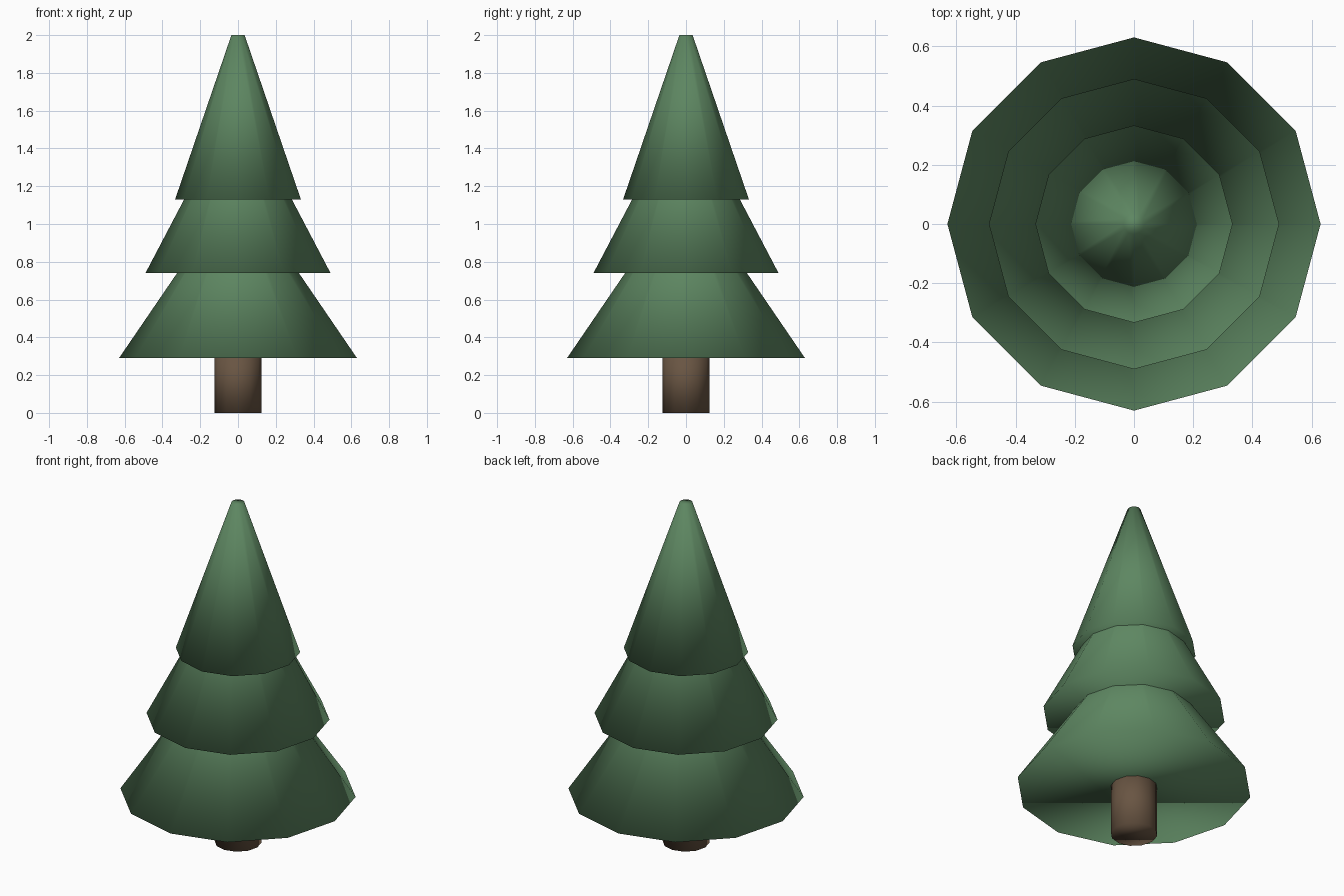
import bpy, bmesh
from mathutils import Matrix

if "Cube" in bpy.data.objects:
    bpy.data.objects.remove(bpy.data.objects["Cube"])


def material(name, rgb):
    m = bpy.data.materials.new(name)
    m.diffuse_color = (*rgb, 1)
    m.use_nodes = True
    m.node_tree.nodes["Principled BSDF"].inputs["Base Color"].default_value = m.diffuse_color
    return m


def frustum(name, r_bottom, r_top, z0, z1, mat, sides=12):
    """Closed, fully smooth-shaded tapered cylinder standing from z0 to z1."""
    bm = bmesh.new()
    bmesh.ops.create_cone(bm, cap_ends=True, segments=sides, radius1=r_bottom,
                          radius2=r_top, depth=z1 - z0,
                          matrix=Matrix.Translation((0, 0, (z0 + z1) / 2)))
    for f in bm.faces:
        f.smooth = True
    me = bpy.data.meshes.new(name)
    bm.to_mesh(me)
    bm.free()
    me.materials.append(mat)
    ob = bpy.data.objects.new(name, me)
    bpy.context.collection.objects.link(ob)
    return ob


green = material("needles", (0.11, 0.24, 0.12))
brown = material("bark", (0.14, 0.09, 0.055))

# Trunk, its top tucked into the lowest tier
frustum("trunk", 0.125, 0.125, 0.0, 0.34, brown)

# Foliage tiers: bottom radius, top radius, bottom z, top z
tiers = {
    "lower_branches": (0.63, 0.063, 0.29, 1.12),
    "middle_branches": (0.49, 0.049, 0.74, 1.58),
    "top_branches": (0.333, 0.035, 1.13, 2.0),
}
for name, (rb, rt, z0, z1) in tiers.items():
    frustum(name, rb, rt, z0, z1, green)
